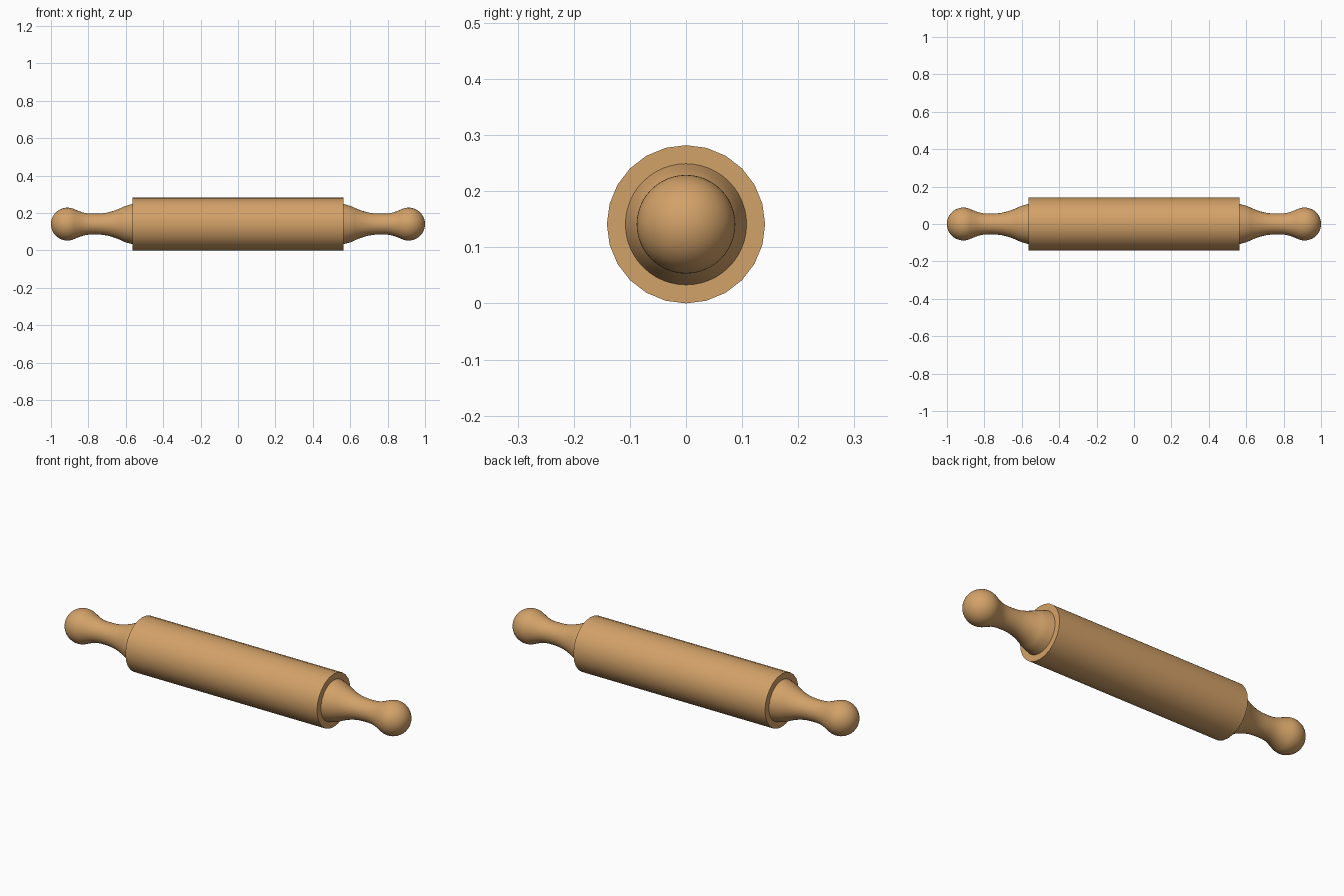
import bpy, bmesh, math

if "Cube" in bpy.data.objects:
    bpy.data.objects.remove(bpy.data.objects["Cube"])

R = 0.141          # roller radius, also axis height
HALF = 0.563       # half roller length

wood = bpy.data.materials.new("wood")
wood.diffuse_color = (0.65, 0.36, 0.14, 1)
wood.use_nodes = True
wood.node_tree.nodes["Principled BSDF"].inputs["Base Color"].default_value = wood.diffuse_color


def lathe(name, profile, sides, angle):
    """Revolve (x, radius) points around the x axis; zero radius makes a pole."""
    bm = bmesh.new()
    rings = []
    for x, r in profile:
        if r < 1e-5:
            rings.append([bm.verts.new((x, 0, R))] * sides)
        else:
            rings.append([bm.verts.new((x, r * math.sin(2 * math.pi * i / sides),
                                        R + r * math.cos(2 * math.pi * i / sides)))
                          for i in range(sides)])
    for a, b in zip(rings, rings[1:]):
        for i in range(sides):
            j = (i + 1) % sides
            quad = list(dict.fromkeys((a[i], b[i], b[j], a[j])))
            bm.faces.new(quad)
    # flat caps on open ends
    for ring in (rings[0], rings[-1]):
        if ring[0] is not ring[1]:
            bm.faces.new(ring)
    bmesh.ops.recalc_face_normals(bm, faces=bm.faces)
    mesh = bpy.data.meshes.new(name)
    bm.to_mesh(mesh)
    bm.free()
    mesh.materials.append(wood)
    obj = bpy.data.objects.new(name, mesh)
    bpy.context.collection.objects.link(obj)
    bpy.ops.object.select_all(action='DESELECT')
    obj.select_set(True)
    bpy.context.view_layer.objects.active = obj
    bpy.ops.object.shade_smooth_by_angle(angle=math.radians(angle))
    return obj


def spline(pts, steps):
    """Smooth curve through the points."""
    p = [pts[0]] + pts + [pts[-1]]
    out = []
    for k in range(1, len(p) - 2):
        for s in range(steps):
            t = s / steps
            out.append(tuple(
                0.5 * (2 * b + (c - a) * t + (2 * a - 5 * b + 4 * c - d) * t * t
                       + (3 * b - a - 3 * c + d) * t ** 3)
                for a, b, c, d in zip(*p[k - 1:k + 3])))
    return out + [pts[-1]]


# Roller barrel
lathe("roller", [(-HALF, R), (HALF, R)], 24, 40)

# Handle profile: flared collar, slim neck, ball knob
BALL_X, BALL_R = 0.912, 0.088
neck = [(HALF, 0.108), (0.607, 0.095), (0.64, 0.080), (0.685, 0.065), (0.73, 0.057),
        (0.79, 0.056), (0.825, 0.061), (0.85, 0.0695)]
ball = [(BALL_X - BALL_R * math.cos(a), BALL_R * math.sin(a))
        for a in (math.radians(62 + 118 * i / 14) for i in range(15))]
profile = spline(neck, 3) + ball
for name, side in (("right_handle", 1), ("left_handle", -1)):
    lathe(name, [(side * x, r) for x, r in profile], 48, 60)
